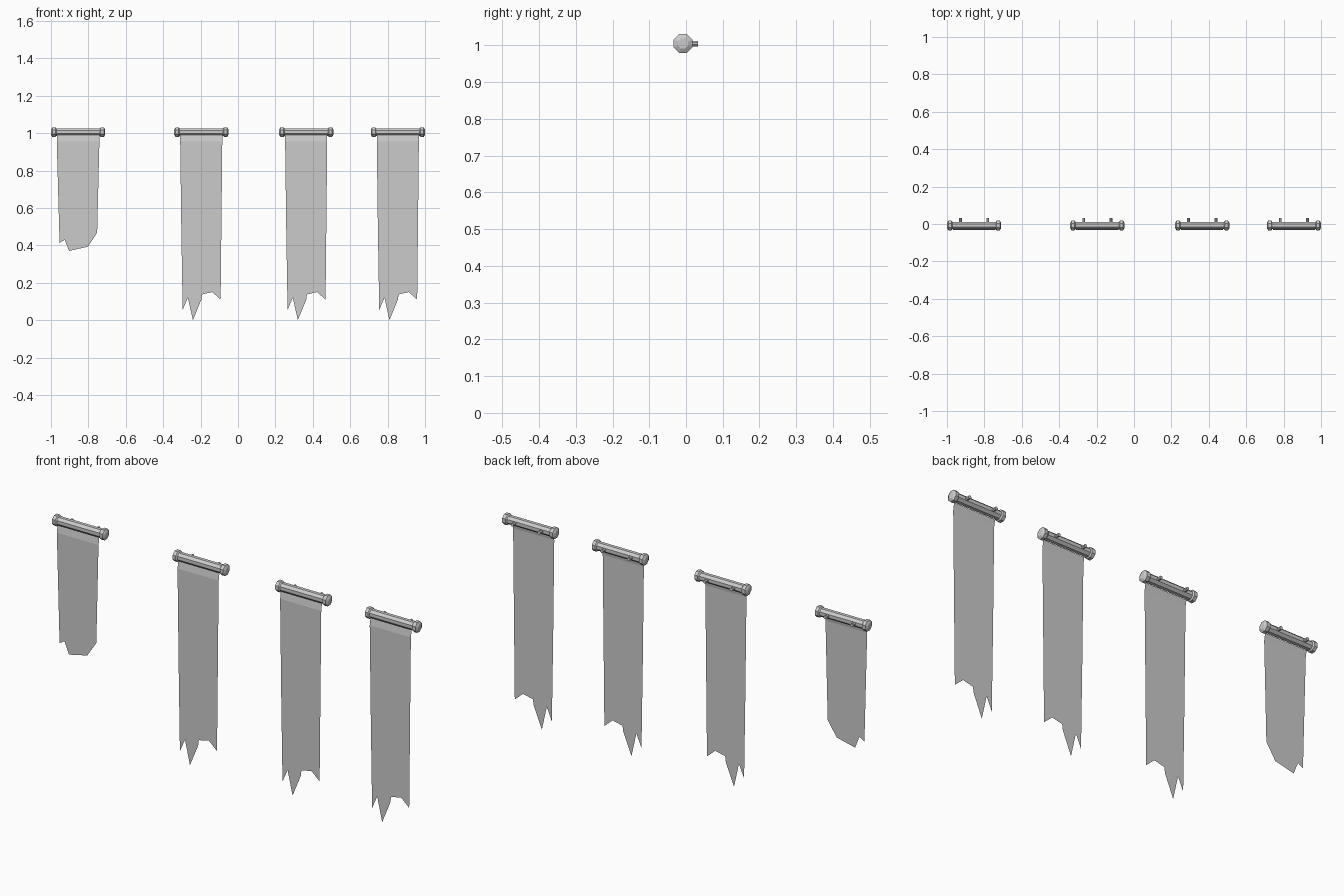
import bpy, bmesh, math
from mathutils import Vector

if "Cube" in bpy.data.objects:
    bpy.data.objects.remove(bpy.data.objects["Cube"])

ROD_Y, ROD_Z = -0.008, 1.005
CLOTH_Y, FOLD_Z = -0.031, 0.955


def make_object(name, bm, x):
    bmesh.ops.recalc_face_normals(bm, faces=bm.faces)
    mesh = bpy.data.meshes.new(name)
    bm.to_mesh(mesh)
    bm.free()
    obj = bpy.data.objects.new(name, mesh)
    obj.location.x = x
    bpy.context.collection.objects.link(obj)
    return obj


def lathe(bm, profile, origin, axis, sides=8):
    """Revolve (distance, apothem) pairs around an axis and cap the ends."""
    axis = Vector(axis)
    up = Vector((0, 0, 1))
    side = axis.cross(up)
    rings = []
    for d, apothem in profile:
        r = apothem / math.cos(math.pi / sides)
        ring = []
        for i in range(sides):
            a = 2 * math.pi * (i + 0.5) / sides
            ring.append(bm.verts.new(Vector(origin) + axis * d
                                     + side * r * math.cos(a) + up * r * math.sin(a)))
        rings.append(ring)
    for a, b in zip(rings, rings[1:]):
        for i in range(sides):
            j = (i + 1) % sides
            bm.faces.new((a[i], a[j], b[j], b[i]))
    bm.faces.new(rings[0])
    bm.faces.new(rings[-1])


# Half of the rod silhouette, from end knob to shaft; mirrored below
HALF_ROD = [(-0.145, 0.014), (-0.138, 0.0255), (-0.121, 0.0255), (-0.116, 0.020)]
ROD = HALF_ROD + [(-d, r) for d, r in reversed(HALF_ROD)]

# Ragged cloth outlines, left edge to right edge
LONG = [(-0.113, FOLD_Z), (-0.107, 0.482), (-0.093, 0.478), (-0.105, 0.455),
        (-0.100, 0.055), (-0.072, 0.12), (-0.045, 0.0), (0.0, 0.11),
        (0.025, 0.30), (0.058, 0.15), (0.103, 0.11), (0.107, 0.48), (0.112, FOLD_Z)]
SHORT = [(-0.114, FOLD_Z), (-0.099, 0.413), (-0.072, 0.43), (-0.048, 0.37),
         (0.003, 0.48), (0.053, 0.393), (0.102, 0.468), (0.114, FOLD_Z)]


def banner(index, x, outline):
    # Rod with end knobs
    bm = bmesh.new()
    lathe(bm, ROD, (0, ROD_Y, ROD_Z), (1, 0, 0))
    make_object(f"rod_{index}", bm, x)

    # Wall pegs
    bm = bmesh.new()
    for px in (-0.073, 0.073):
        lathe(bm, [(0, 0.0075), (0.04, 0.0075)], (px, ROD_Y, ROD_Z), (0, 1, 0))
    make_object(f"wall_pegs_{index}", bm, x)

    # Hanging cloth, folded back to the rod at the top
    bm = bmesh.new()
    verts = [bm.verts.new((cx, CLOTH_Y, cz)) for cx, cz in outline]
    sheet = bm.faces.new(verts)
    top = [bm.verts.new((cx, cy, cz)) for cx, cy, cz in
           ((outline[-1][0], -0.025, 0.99), (outline[0][0], -0.025, 0.99))]
    bm.faces.new((verts[0], verts[-1], top[0], top[1]))
    bmesh.ops.triangulate(bm, faces=[sheet])
    make_object(f"cloth_{index}", bm, x)


for n, (x, outline) in enumerate([(-0.855, SHORT), (-0.196, LONG),
                                  (0.365, LONG), (0.855, LONG)], 1):
    banner(n, x, outline)
